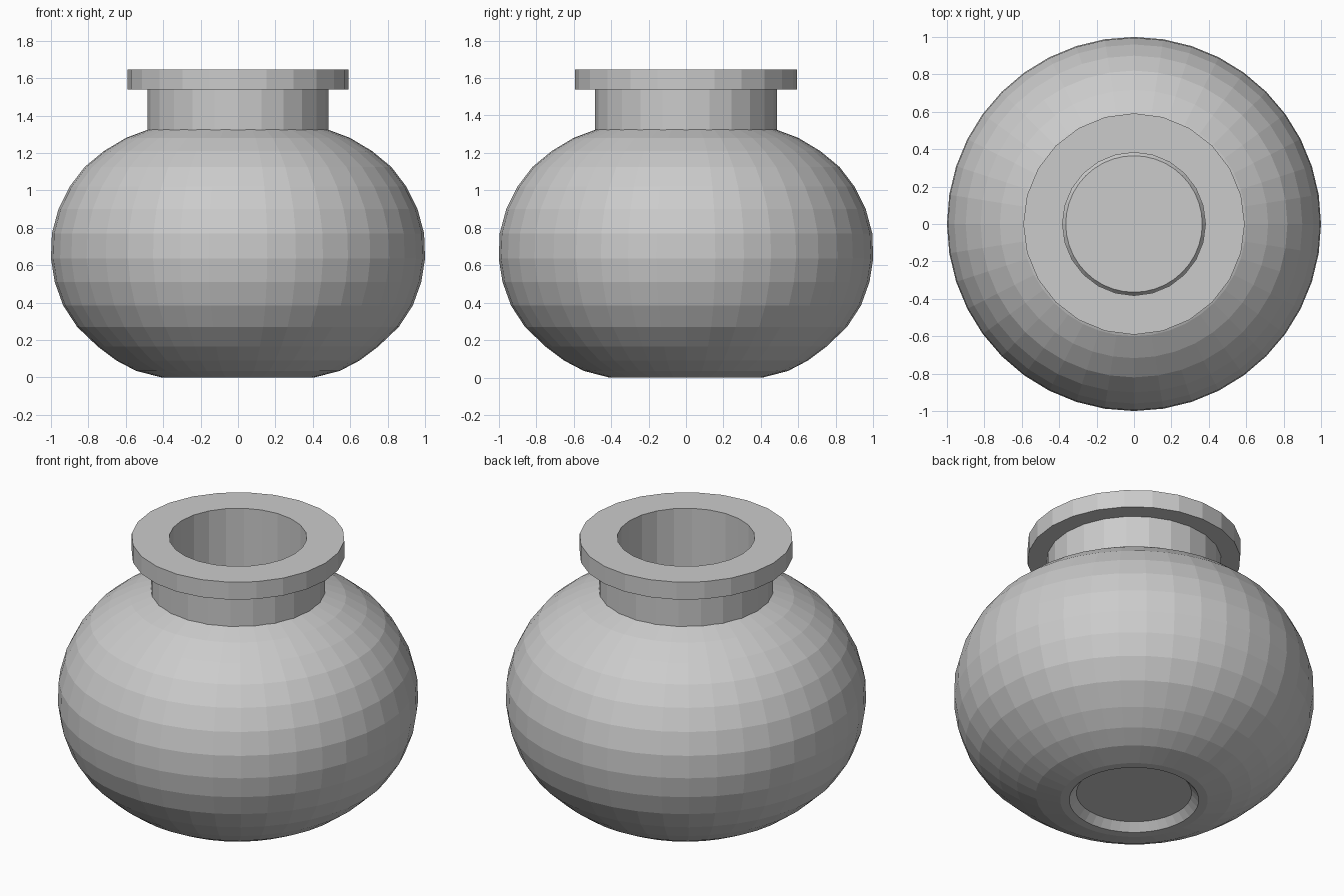
import bpy, bmesh
from math import sin, cos, pi
from mathutils import Vector

old = bpy.data.objects.get("Cube")
if old:
    bpy.data.objects.remove(old, do_unlink=True)

# Single grey material
grey = bpy.data.materials.new("clay_grey")
grey.use_nodes = True
colour = (0.6, 0.6, 0.6, 1)
grey.diffuse_color = colour
grey.node_tree.nodes["Principled BSDF"].inputs["Base Color"].default_value = colour


def lathe(name, profile, sides, closed=False):
    """Spin an (r, z) profile about z; points with r = 0 become poles."""
    bm = bmesh.new()
    rings = []
    for r, z in profile:
        count = sides if r > 0 else 1
        rings.append([bm.verts.new((r * cos(2 * pi * i / sides), r * sin(2 * pi * i / sides), z))
                      for i in range(count)])
    pairs = list(zip(rings, rings[1:]))
    if closed:
        pairs.append((rings[-1], rings[0]))
    for a, b in pairs:
        for i in range(sides):
            j = (i + 1) % sides
            quad = [a[i % len(a)], a[j % len(a)], b[j % len(b)], b[i % len(b)]]
            bm.faces.new(list(dict.fromkeys(quad)))
    bmesh.ops.recalc_face_normals(bm, faces=bm.faces)
    mesh = bpy.data.meshes.new(name)
    bm.to_mesh(mesh)
    bm.free()
    mesh.materials.append(grey)
    obj = bpy.data.objects.new(name, mesh)
    bpy.context.collection.objects.link(obj)
    return obj


# Hollow body: bulging wall, recessed foot underneath and raised floor inside
wall = 0.1
outer = [(0.41, 0), (0.545, 0.035), (0.65, 0.09), (0.75, 0.165), (0.86, 0.27),
         (0.935, 0.385), (0.98, 0.51), (1, 0.635), (0.995, 0.77), (0.96, 0.9),
         (0.9, 1.02), (0.82, 1.125), (0.717, 1.21), (0.6, 1.28), (0.48, 1.325)]
inner = []
for before, here, after in zip(outer, outer[1:], outer[2:]):
    along = (Vector(after) - Vector(before)).normalized()
    inner.append((here[0] - along.y * wall, here[1] + along.x * wall))
foot = [(0, 0.045), (0.32, 0.045), (0.36, 0)]
floor = [(0.4, 0.1), (0.365, 0.145), (0, 0.145)]
lathe("body", foot + outer + [(0.4, 1.24)] + inner[::-1] + floor, 40)

# Neck tube with a flat overhanging rim
neck = [(0.485, 1.3), (0.485, 1.538), (0.592, 1.538), (0.592, 1.645),
        (0.382, 1.645), (0.382, 1.235)]
lathe("neck_and_rim", neck, 24, closed=True)
